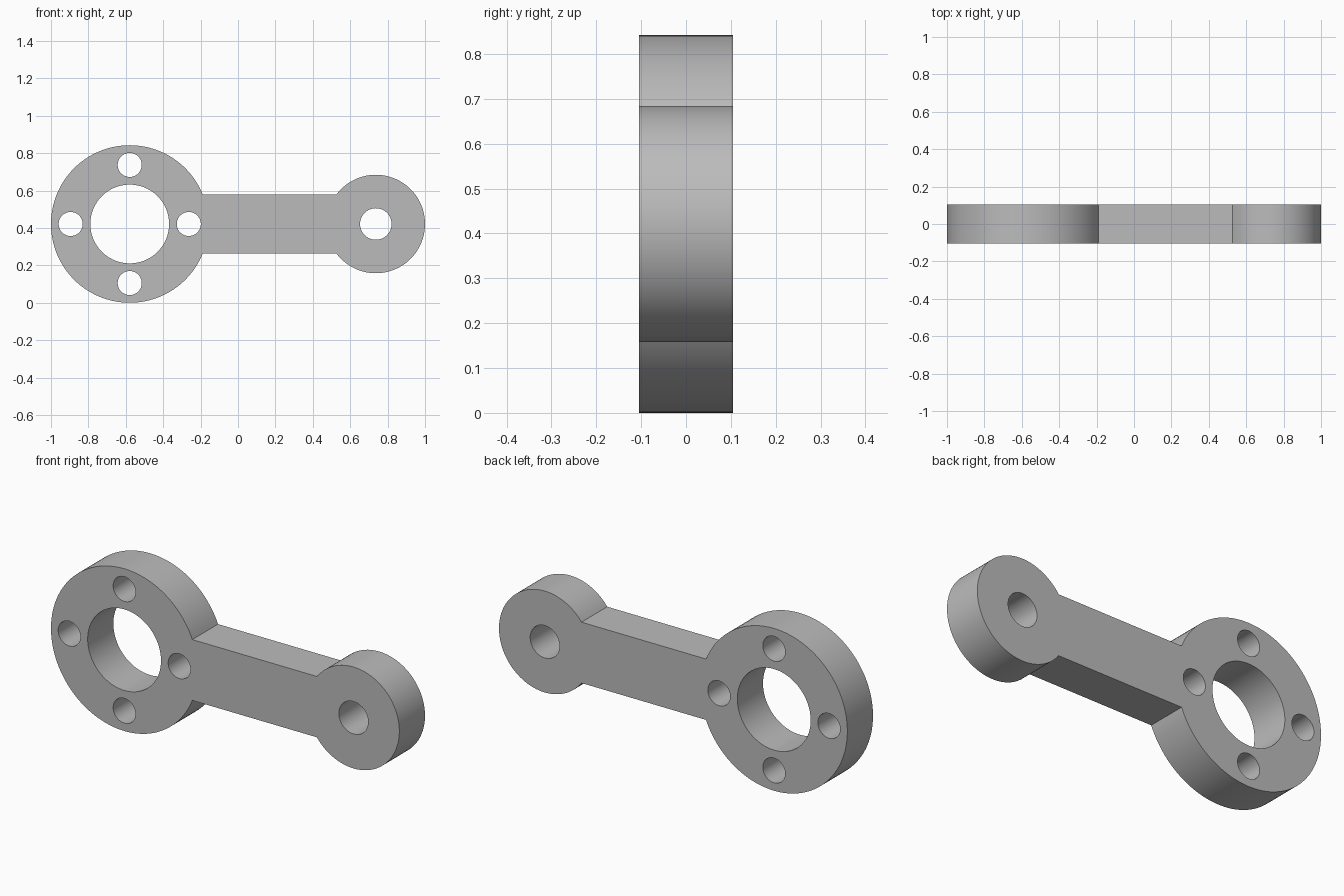
import bpy
import bmesh
from math import asin, atan2, cos, pi, radians, sin
from mathutils import Vector

cube = bpy.data.objects.get("Cube")
if cube:
    bpy.data.objects.remove(cube, do_unlink=True)

UNIT = 2 / 190              # overall length is 190 design units
BIG_R, SMALL_R = 40 * UNIT, 25 * UNIT
BAR_HALF = 15 * UNIT
THICKNESS = 20 * UNIT
BIG_X, SMALL_X = BIG_R - 1, 1 - SMALL_R
MID_Z = BIG_R


def arc(x, z, radius, start, end, steps):
    """Points along an arc in the front plane, both ends included."""
    return [Vector((x + radius * cos(start + (end - start) * i / steps),
                    -THICKNESS / 2,
                    z + radius * sin(start + (end - start) * i / steps)))
            for i in range(steps + 1)]


def circle(x, z, radius, steps=64):
    return arc(x, z, radius, 0, 2 * pi, steps)[:-1]


# Outline: two round ends joined by the straight bar
big_join = asin(BAR_HALF / BIG_R)
small_join = asin(BAR_HALF / SMALL_R)
outline = (arc(BIG_X, MID_Z, BIG_R, big_join, 2 * pi - big_join, 112)
           + arc(SMALL_X, MID_Z, SMALL_R, small_join - pi, pi - small_join, 80))

# Holes: main bore, pin bore and four bolt holes
loops = [outline,
         circle(BIG_X, MID_Z, 20 * UNIT, 96),
         circle(SMALL_X, MID_Z, 8 * UNIT)]
for i in range(4):
    angle = i * pi / 2
    loops.append(circle(BIG_X + 30 * UNIT * cos(angle),
                        MID_Z + 30 * UNIT * sin(angle), 6.1 * UNIT))

# Fill the front face around the holes, then extrude to the back
bm = bmesh.new()
edges = []
for loop in loops:
    verts = [bm.verts.new(p) for p in loop]
    edges += [bm.edges.new((v, verts[i - 1])) for i, v in enumerate(verts)]
bmesh.ops.triangle_fill(bm, use_beauty=True, edges=edges, normal=(0, -1, 0))
extruded = bmesh.ops.extrude_face_region(bm, geom=bm.faces[:], use_keep_orig=True)
bmesh.ops.translate(bm, vec=(0, THICKNESS, 0),
                    verts=[g for g in extruded["geom"] if isinstance(g, bmesh.types.BMVert)])
bmesh.ops.recalc_face_normals(bm, faces=bm.faces[:])

mesh = bpy.data.meshes.new("link_arm")
bm.to_mesh(mesh)
bm.free()
link_arm = bpy.data.objects.new("link_arm", mesh)
bpy.context.collection.objects.link(link_arm)

# Plain grey metal
grey = bpy.data.materials.new("grey_metal")
grey.use_nodes = True
colour = (0.5, 0.5, 0.5, 1)
grey.diffuse_color = colour
grey.node_tree.nodes["Principled BSDF"].inputs["Base Color"].default_value = colour
mesh.materials.append(grey)

# Smooth round walls, crisp rims
bpy.ops.object.select_all(action="DESELECT")
link_arm.select_set(True)
bpy.context.view_layer.objects.active = link_arm
bpy.ops.object.shade_smooth_by_angle(angle=radians(30))
